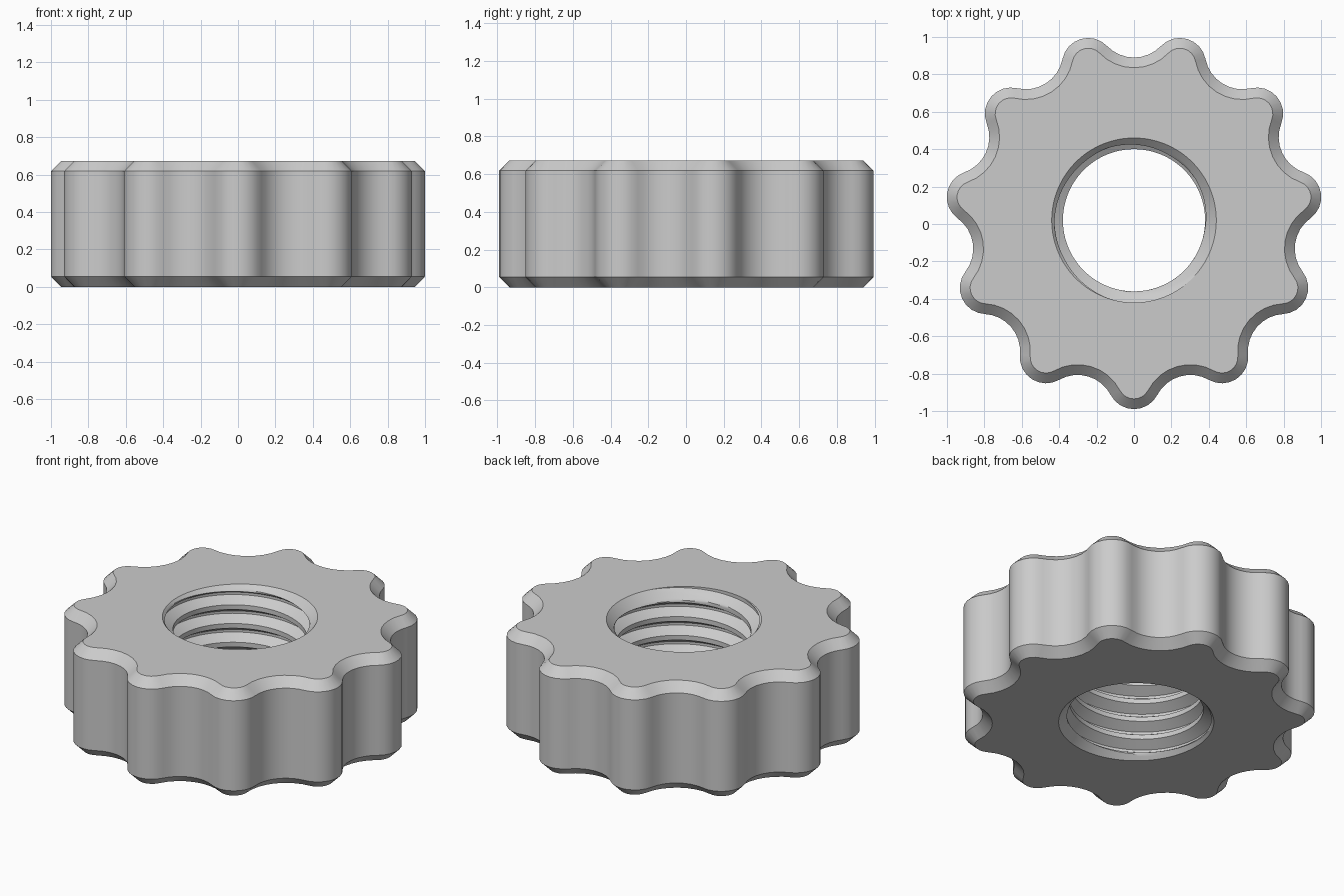
import bpy, bmesh
from math import sin, cos, pi, atan2, hypot, radians

cube = bpy.data.objects.get("Cube")
if cube:
    bpy.data.objects.remove(cube)

HEIGHT, BEVEL = 0.673, 0.055
LOBES, ARC_STEPS = 11, 8
COLS = LOBES * ARC_STEPS * 2
STEP = 2 * pi / LOBES
LOBE_DIST, LOBE_R, VALLEY_DIST = 0.87, 0.14, 1.07
RIM_R, MINOR_R = 0.44, 0.38
PITCH = HEIGHT / 5.75
START = -pi / 2 - pi * ARC_STEPS / COLS

steel = bpy.data.materials.new("steel_grey")
steel.use_nodes = True
colour = (0.6, 0.6, 0.6, 1)
steel.diffuse_color = colour
steel.node_tree.nodes["Principled BSDF"].inputs["Base Color"].default_value = colour

bm = bmesh.new()


def outline(inset, z):
    """Wavy grip outline: tangent lobe and valley arcs, moved inward by inset."""
    vx, vy = VALLEY_DIST * cos(STEP / 2), VALLEY_DIST * sin(STEP / 2)
    phi = atan2(vy, vx - LOBE_DIST)
    valley_r = hypot(vx - LOBE_DIST, vy) - LOBE_R
    arcs = [(LOBE_DIST, 0, LOBE_R - inset, -phi, phi),
            (vx, vy, valley_r + inset, phi + pi, STEP - phi + pi)]
    ring = []
    for k in range(LOBES):
        turn = -pi / 2 + k * STEP
        for cx, cy, r, a, b in arcs:
            for i in range(ARC_STEPS):
                t = a + (b - a) * i / ARC_STEPS
                x, y = cx + r * cos(t), cy + r * sin(t)
                ring.append(bm.verts.new((x * cos(turn) - y * sin(turn),
                                          x * sin(turn) + y * cos(turn), z)))
    return ring


def polar(j, r, z):
    a = START + 2 * pi * j / COLS
    return bm.verts.new((r * cos(a), r * sin(a), z))


# Outer shell: bottom face, bevel, grip wall, bevel, top face
rings = [[polar(j, RIM_R, 0) for j in range(COLS)],
         outline(BEVEL, 0), outline(0, BEVEL),
         outline(0, HEIGHT - BEVEL), outline(BEVEL, HEIGHT),
         [polar(j, RIM_R, HEIGHT) for j in range(COLS)]]
for low, high in zip(rings, rings[1:]):
    for j in range(COLS):
        n = (j + 1) % COLS
        bm.faces.new((low[j], low[n], high[n], high[j]))

# One pitch of the thread: crest, flank, root, flank
corners = [(0, MINOR_R), (0.25, MINOR_R), (0.56, RIM_R), (0.69, RIM_R), (1, MINOR_R)]
pitch_rows = []
for (f0, r0), (f1, r1) in zip(corners, corners[1:]):
    for i in range(4):
        t = i / 4
        pitch_rows.append((f0 + (f1 - f0) * t, r0 + (r1 - r0) * t))
PER = len(pitch_rows)

# Threaded bore, trimmed at both ends by a countersink
columns = []
for j in range(COLS):
    col = []
    for turn in range(-1, 7):
        for f, r in pitch_rows:
            z = min(max((turn + f + j / COLS) * PITCH, 0), HEIGHT)
            col.append(polar(j, max(r, RIM_R - min(z, HEIGHT - z)), z))
    columns.append(col)
for j, col in enumerate(columns):
    last = j == COLS - 1
    nxt, shift = (columns[0], PER) if last else (columns[j + 1], 0)
    for i in range(len(col) - 1 - shift):
        bm.faces.new((col[i], col[i + 1], nxt[i + 1 + shift], nxt[i + shift]))

# Weld the bore to the rims
bmesh.ops.remove_doubles(bm, verts=bm.verts, dist=1e-5)
loose = [v for v in bm.verts if not v.link_faces]
bmesh.ops.delete(bm, geom=loose, context='VERTS')
bmesh.ops.recalc_face_normals(bm, faces=bm.faces)

mesh = bpy.data.meshes.new("knurled_nut")
bm.to_mesh(mesh)
bm.free()
mesh.materials.append(steel)
nut = bpy.data.objects.new("knurled_nut", mesh)
nut.location.y = 0.02
bpy.context.collection.objects.link(nut)

bpy.ops.object.select_all(action='DESELECT')
nut.select_set(True)
bpy.context.view_layer.objects.active = nut
bpy.ops.object.shade_smooth_by_angle(angle=radians(30))
